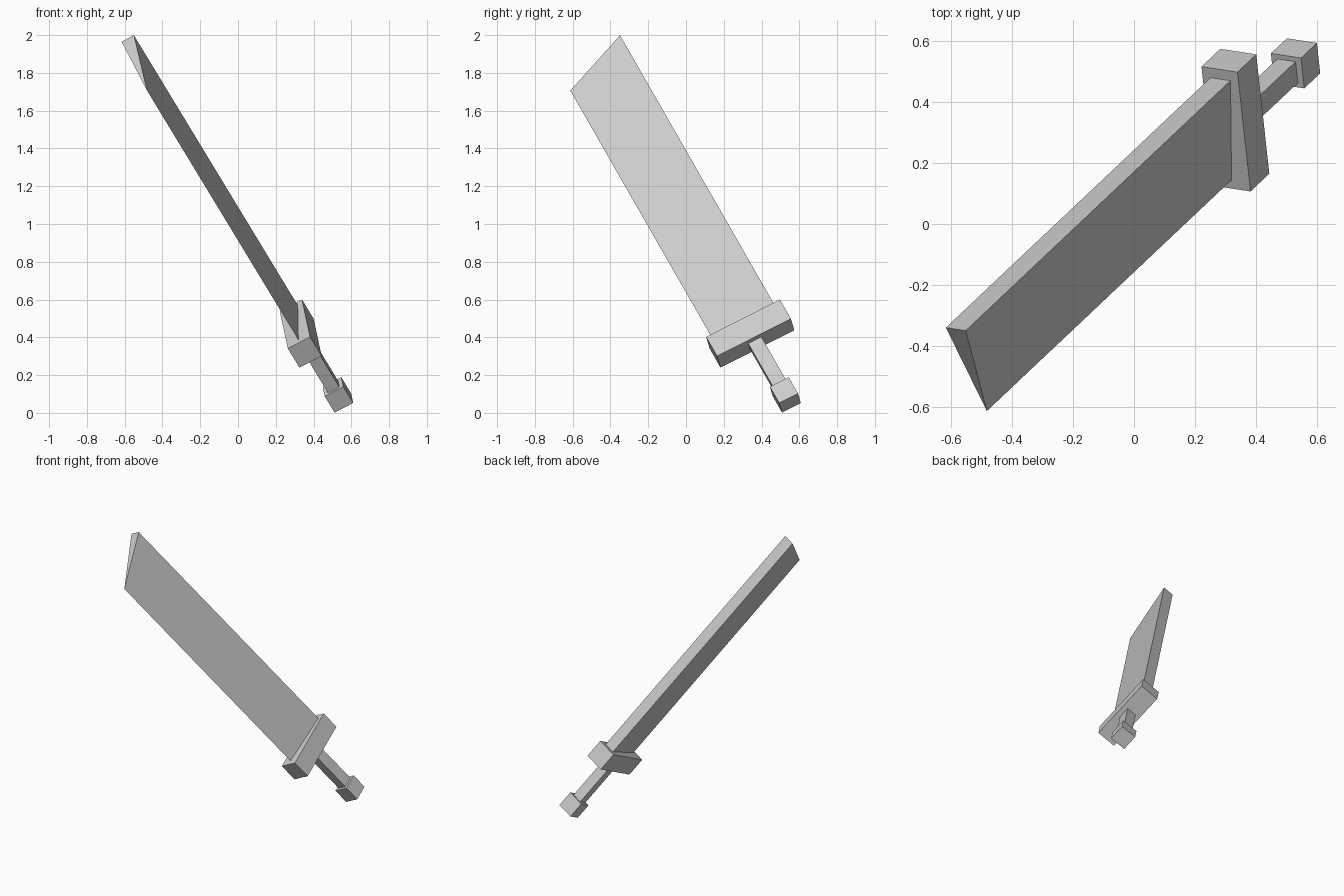
import bpy, bmesh
from mathutils import Matrix, Vector

cube = bpy.data.objects.get("Cube")
if cube:
    bpy.data.objects.remove(cube)

# Single flat grey
grey = bpy.data.materials.new("plain_grey")
grey.use_nodes = True
grey.diffuse_color = (0.6, 0.6, 0.6, 1)
grey.node_tree.nodes["Principled BSDF"].inputs["Base Color"].default_value = grey.diffuse_color

# Sword frame: z runs to the tip, y to the spine, x across the thickness
tip_dir = Vector((-0.466, -0.44, 0.768)).normalized()
across = Vector((-0.097, 0.887, 0.449)).cross(tip_dir).normalized()
spine_dir = tip_dir.cross(across)
POSE = Matrix((across, spine_dir, tip_dir)).transposed().to_4x4()
POSE.translation = (0.332, 0.34, 0.42)   # centre of the guard


def add_part(name, bm):
    bmesh.ops.recalc_face_normals(bm, faces=bm.faces)
    mesh = bpy.data.meshes.new(name)
    bm.to_mesh(mesh)
    bm.free()
    mesh.materials.append(grey)
    obj = bpy.data.objects.new(name, mesh)
    bpy.context.collection.objects.link(obj)
    obj.matrix_world = POSE
    return obj


def add_box(name, size, z):
    bm = bmesh.new()
    bmesh.ops.create_cube(bm, size=1)
    bmesh.ops.scale(bm, vec=size, verts=bm.verts)
    bmesh.ops.translate(bm, vec=(0, 0, z), verts=bm.verts)
    return add_part(name, bm)


# Wedge blade: thick spine, sharp cutting edge, slanted tip
bm = bmesh.new()
section = ((-0.037, 0.184, 1.927), (0.037, 0.184, 1.927), (0, -0.188, 1.786))
base = [bm.verts.new((x, y, 0.03)) for x, y, _ in section]
tip = [bm.verts.new(p) for p in section]
bm.faces.new(base)
bm.faces.new(tip)
for i in range(3):
    j = (i + 1) % 3
    bm.faces.new((base[i], base[j], tip[j], tip[i]))
add_part("blade", bm)

# Hilt blocks
add_box("guard", (0.134, 0.44, 0.132), 0)
add_box("grip", (0.068, 0.078, 0.36), -0.22)
add_box("pommel", (0.112, 0.112, 0.112), -0.423)
